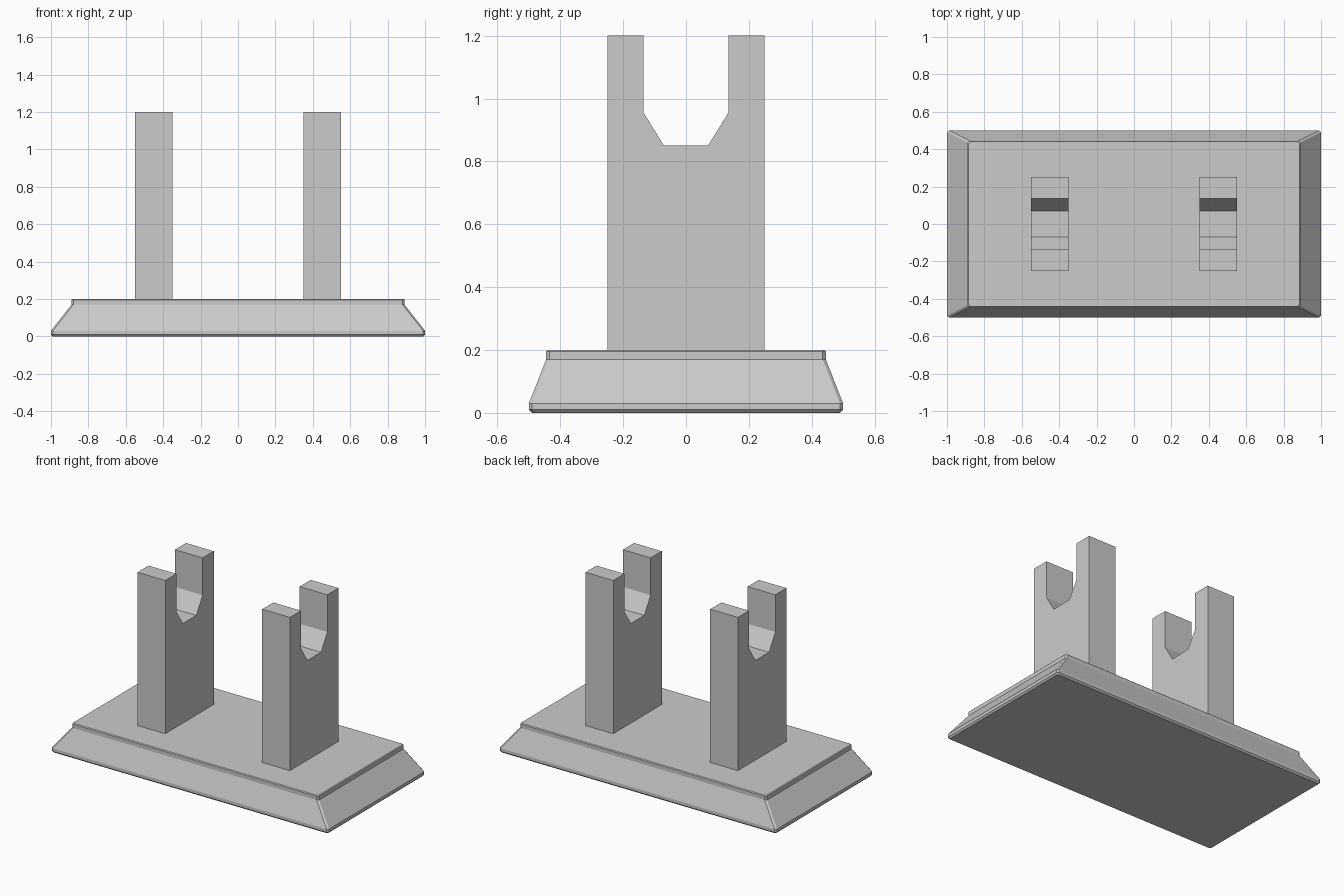
import bpy, bmesh

if "Cube" in bpy.data.objects:
    bpy.data.objects.remove(bpy.data.objects["Cube"])


def finish(name, bm):
    bmesh.ops.recalc_face_normals(bm, faces=bm.faces)
    mesh = bpy.data.meshes.new(name)
    bm.to_mesh(mesh)
    bm.free()
    obj = bpy.data.objects.new(name, mesh)
    bpy.context.collection.objects.link(obj)
    return obj


def skin(name, rings):
    """Join matching point rings into a closed solid."""
    bm = bmesh.new()
    loops = [[bm.verts.new(p) for p in ring] for ring in rings]
    n = len(loops[0])
    for a, b in zip(loops, loops[1:]):
        for i in range(n):
            j = (i + 1) % n
            bm.faces.new((a[i], a[j], b[j], b[i]))
    bm.faces.new(loops[0][::-1])
    bm.faces.new(loops[-1])
    return finish(name, bm)


def chamfered_rect(hx, hy, z, c=0.01):
    return [(hx - c, -hy, z), (hx, -hy + c, z), (hx, hy - c, z), (hx - c, hy, z),
            (-hx + c, hy, z), (-hx, hy - c, z), (-hx, -hy + c, z), (-hx + c, -hy, z)]


# Sloped base with a foot edge and a short upright top lip
base_profile = [(0.99, 0.49, 0), (1.0, 0.5, 0.01), (1.0, 0.5, 0.03),
                (0.89, 0.445, 0.17), (0.89, 0.445, 0.195), (0.885, 0.44, 0.2)]
skin("base", [chamfered_rect(*p) for p in base_profile])

# Two notched uprights, the side outline extruded along x
half = [(0.25, 0.2), (0.25, 1.2), (0.136, 1.2), (0.136, 0.957), (0.07, 0.85)]
outline = half + [(-y, z) for y, z in reversed(half)]
for name, x in (("left_upright", -0.45), ("right_upright", 0.45)):
    skin(name, [[(x + dx, y, z) for y, z in outline] for dx in (-0.1, 0.1)])
